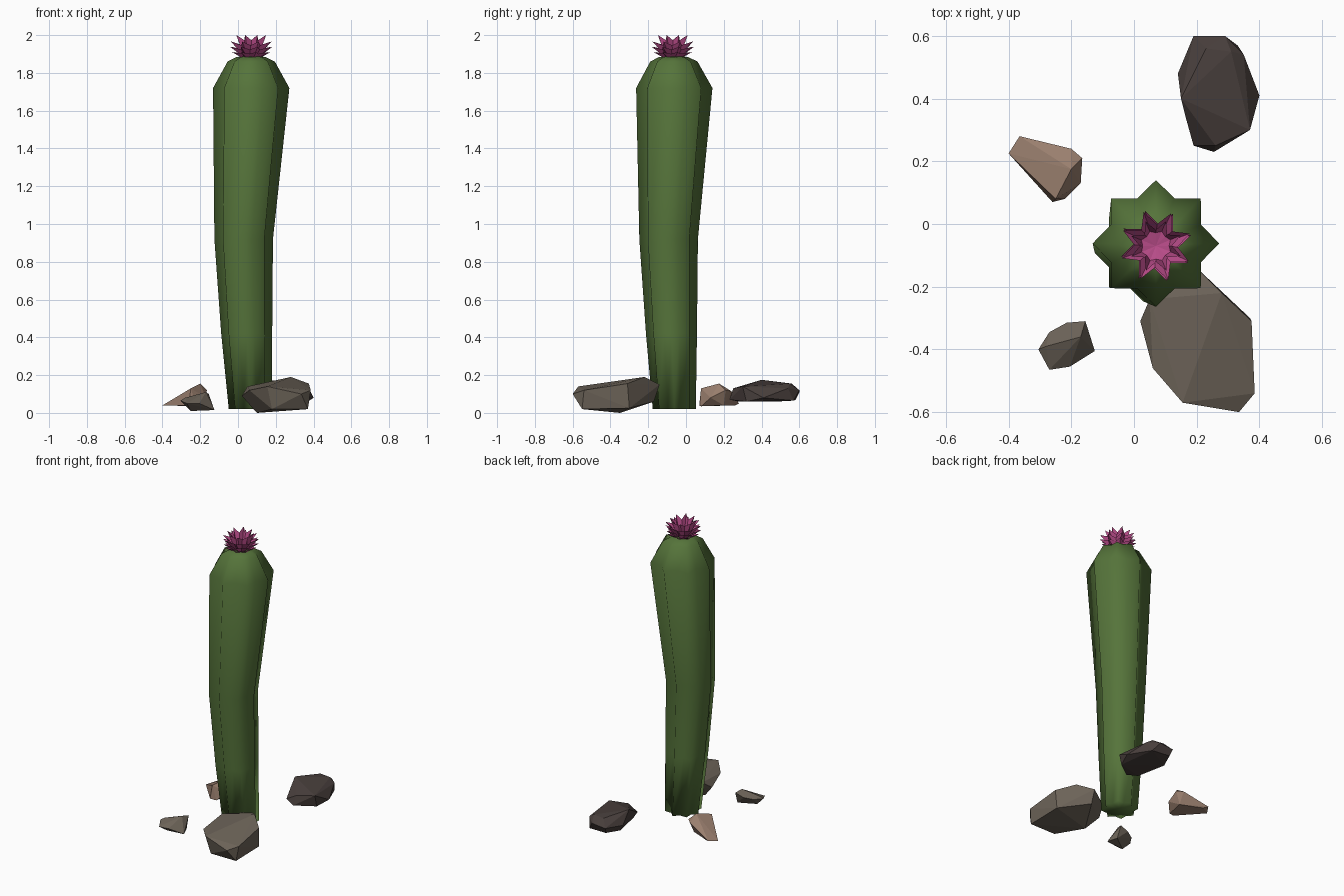
import bpy
import bmesh
from math import cos, sin, pi, radians
from mathutils import Vector

old = bpy.data.objects.get("Cube")
if old:
    bpy.data.objects.remove(old, do_unlink=True)


def make_material(name, rgb):
    material = bpy.data.materials.new(name)
    material.use_nodes = True
    colour = (*rgb, 1.0)
    material.diffuse_color = colour
    material.node_tree.nodes["Principled BSDF"].inputs["Base Color"].default_value = colour
    return material


green = make_material("cactus green", (0.092, 0.175, 0.043))
pink = make_material("petal pink", (0.5, 0.075, 0.26))
taupe = make_material("taupe stone", (0.15, 0.125, 0.098))
dark = make_material("dark stone", (0.065, 0.049, 0.045))
tan = make_material("tan stone", (0.32, 0.21, 0.155))


def finish(name, bm, material, smooth=False):
    """Turn a bmesh into a linked object with one material."""
    mesh = bpy.data.meshes.new(name)
    bm.to_mesh(mesh)
    bm.free()
    mesh.materials.append(material)
    for polygon in mesh.polygons:
        polygon.use_smooth = smooth
    obj = bpy.data.objects.new(name, mesh)
    bpy.context.collection.objects.link(obj)
    return obj


def star_ring(bm, centre, tip, valley, drop=0.0, turn=0.0, points=8):
    """Ring of vertices alternating between tips and valleys."""
    ring = []
    for i in range(points * 2):
        angle = turn + i * pi / points
        radius = valley if i % 2 else tip
        low = drop if i % 2 else 0.0
        offset = Vector((radius * cos(angle), radius * sin(angle), -low))
        ring.append(bm.verts.new(Vector(centre) + offset))
    return ring


def bridge(bm, lower, upper):
    count = len(lower)
    for i in range(count):
        j = (i + 1) % count
        bm.faces.new((lower[i], lower[j], upper[j], upper[i]))


def fan(bm, ring, centre):
    hub = bm.verts.new(centre)
    for i, vert in enumerate(ring):
        bm.faces.new((vert, ring[(i + 1) % len(ring)], hub))


# Ribbed trunk: leaning stations of (x, y, z, tip radius)
stations = [
    (0.065, -0.062, 0.02, 0.114),
    (0.046, -0.077, 0.42, 0.135),
    (0.03, -0.092, 0.92, 0.155),
    (0.07, -0.062, 1.72, 0.202),
    (0.07, -0.064, 1.86, 0.125),
    (0.07, -0.066, 1.885, 0.075),
]
bm = bmesh.new()
rings = [star_ring(bm, (x, y, z), r, r * 0.77) for x, y, z, r in stations]
for lower, upper in zip(rings, rings[1:]):
    bridge(bm, lower, upper)
fan(bm, rings[-1], (0.07, -0.066, 1.888))
fan(bm, rings[0], (0.065, -0.062, 0.02))
bmesh.ops.recalc_face_normals(bm, faces=bm.faces)
finish("cactus_trunk", bm, green, smooth=True)

# Flower: nested pointed cups of (tip radius, tip height, base height)
layers = [
    (0.105, 1.91, 1.88),
    (0.117, 1.938, 1.89),
    (0.115, 1.966, 1.9),
    (0.085, 2.0, 1.91),
]
for number, (tip, top, base) in enumerate(layers):
    bm = bmesh.new()
    turn = radians(14 + number * 3)
    foot = star_ring(bm, (0.07, -0.07, base), 0.05, 0.042, turn=turn)
    rim = star_ring(bm, (0.07, -0.07, top), tip, tip * 0.6, (top - base) * 0.3, turn)
    bridge(bm, foot, rim)
    fan(bm, foot, (0.07, -0.07, base - 0.01))
    finish(f"flower_petals_{number}", bm, pink)


def rock(name, material, corners):
    """Faceted stone: the convex hull of corners given in hundredths."""
    bm = bmesh.new()
    for corner in corners:
        bm.verts.new(Vector(corner) / 100)
    result = bmesh.ops.convex_hull(bm, input=bm.verts)
    spare = [v for v in result["geom_interior"] if isinstance(v, bmesh.types.BMVert)]
    bmesh.ops.delete(bm, geom=spare, context="VERTS")
    bmesh.ops.recalc_face_normals(bm, faces=bm.faces)
    return finish(name, bm, material)


rock("large_front_rock", taupe, [
    (20, -14, 15), (28, -22, 19), (37.5, -31, 15.5), (38.5, -54, 12),
    (33.5, -60, 10), (15.5, -57, 14), (6, -46, 12), (2, -31, 9),
    (5, -24, 14), (10, -35, 0), (37, -30, 2.5), (37, -55, 2),
    (18, -55, 2), (20, -17, 6),
])
rock("dark_back_rock", dark, [
    (15, 40, 17.5), (23, 56, 15.5), (31, 55, 15.5), (37, 30, 14),
    (26, 25, 13), (16.5, 34, 14), (19, 60, 11), (29, 60, 12),
    (35, 54, 13), (40, 41, 8), (25.5, 23, 7), (19, 25, 9),
    (14, 48, 10), (20, 58, 7), (33, 57, 6.5), (37, 32, 6),
    (20, 28, 6), (16, 48, 6),
])
rock("tan_side_rock", tan, [
    (-40, 22.5, 4), (-36.5, 28, 5), (-20, 24, 11.5), (-16.5, 21, 12),
    (-20, 17.5, 15.5), (-17, 13, 8), (-25, 8, 13), (-26, 7, 4),
    (-22, 8, 3.5), (-20, 20, 4), (-34, 26, 4),
])
rock("small_front_rock", taupe, [
    (-30.5, -40, 6.5), (-27, -34.5, 7), (-21.5, -31.5, 8), (-15.5, -31, 10),
    (-17, -36, 11), (-12.5, -40.5, 1.5), (-20.5, -45.5, 5), (-27, -46.5, 5),
    (-28, -39, 8), (-25, -41, 1), (-15, -34, 2),
])
